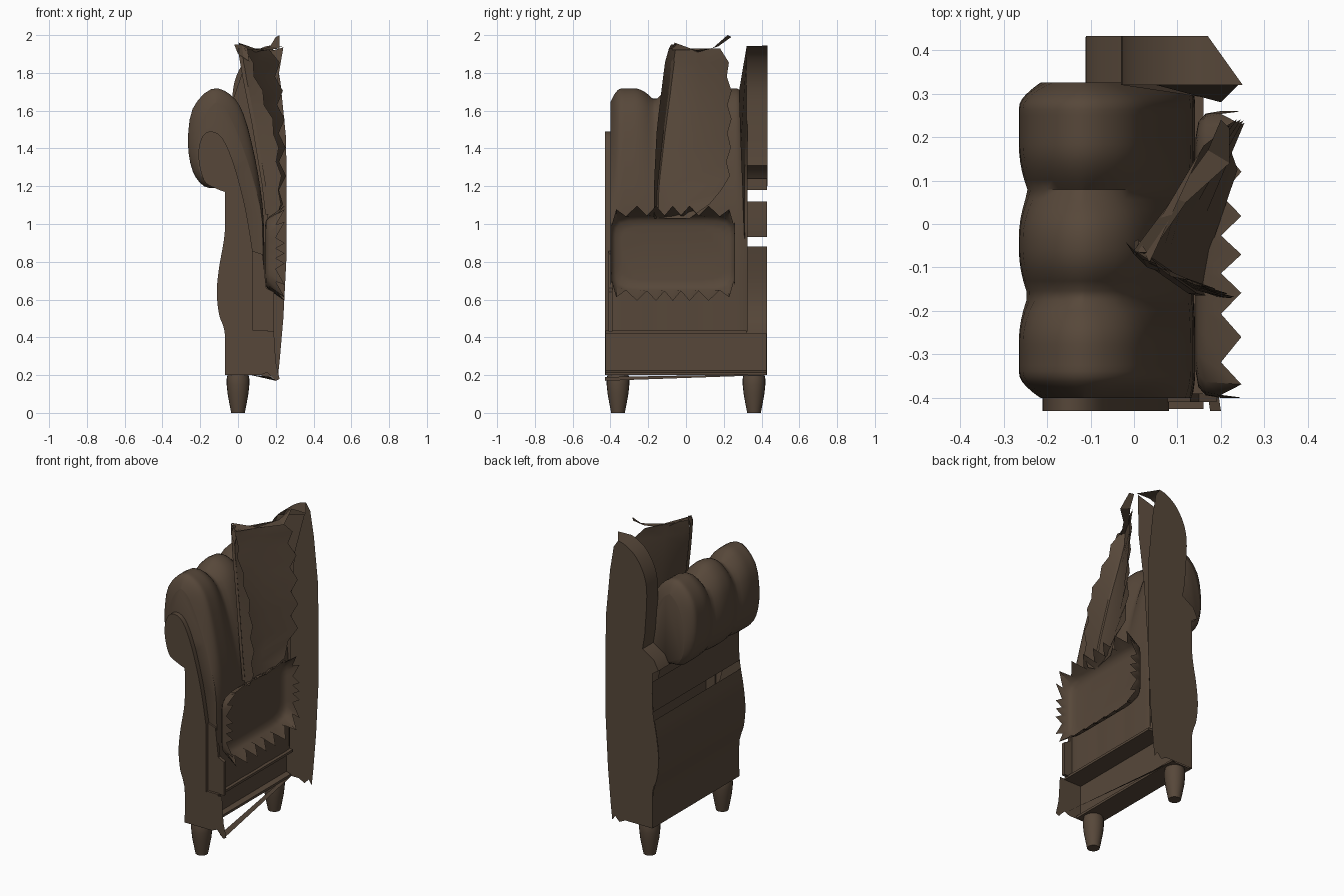
import bpy, bmesh, math
from mathutils import Vector

if "Cube" in bpy.data.objects:
    bpy.data.objects.remove(bpy.data.objects["Cube"], do_unlink=True)

brown = bpy.data.materials.new("brown_leather")
brown.use_nodes = True
COLOR = (0.095, 0.064, 0.042, 1)
brown.diffuse_color = COLOR
brown.node_tree.nodes["Principled BSDF"].inputs["Base Color"].default_value = COLOR


def finish(name, bm, smooth=None):
    bmesh.ops.recalc_face_normals(bm, faces=bm.faces)
    mesh = bpy.data.meshes.new(name)
    bm.to_mesh(mesh)
    bm.free()
    mesh.materials.append(brown)
    obj = bpy.data.objects.new(name, mesh)
    bpy.context.collection.objects.link(obj)
    if smooth:
        bpy.ops.object.select_all(action="DESELECT")
        bpy.context.view_layer.objects.active = obj
        obj.select_set(True)
        bpy.ops.object.shade_smooth_by_angle(angle=math.radians(smooth))


def loft(name, rows, closed=False, caps=(), smooth=None):
    """Skin a list of equal-length point rows; caps lists the rows to fill."""
    bm = bmesh.new()
    rings = [[bm.verts.new(p) for p in row] for row in rows]
    n = len(rows[0])
    for a, b in zip(rings, rings[1:]):
        for i in range(n if closed else n - 1):
            j = (i + 1) % n
            bm.faces.new((a[i], a[j], b[j], b[i]))
    for c in caps:
        bm.faces.new(rings[c])
    finish(name, bm, smooth)


def sweep(name, profile, y0, y1, **kw):
    """Extrude an (x, z) profile along y."""
    loft(name, [[(x, y, z) for x, z in profile] for y in (y0, y1)], **kw)


def sheet(name, outline, y):
    """Fill one (x, z) outline as a flat sheet."""
    bm = bmesh.new()
    bm.faces.new([bm.verts.new((x, y, z)) for x, z in outline])
    finish(name, bm)


def spline(points, steps=4):
    """Smooth an open 2D point list."""
    pts = [Vector(p) for p in points]
    out = []
    for i in range(len(pts) - 1):
        a, b = pts[max(i - 1, 0)], pts[i]
        c, d = pts[i + 1], pts[min(i + 2, len(pts) - 1)]
        for k in range(steps):
            t = k / steps
            out.append(0.5 * (2 * b + (c - a) * t + (2 * a - 5 * b + 4 * c - d) * t * t
                              + (3 * b - a - 3 * c + d) * t ** 3))
    return out + [pts[-1]]


# Padded arm: rolled section with three soft channels along its length
roll = spline([(-0.07, 1.17), (-0.11, 1.19), (-0.18, 1.2), (-0.24, 1.28), (-0.265, 1.43),
               (-0.24, 1.61), (-0.14, 1.715), (-0.04, 1.685), (0.03, 1.58), (0.09, 1.35),
               (0.13, 1.1), (0.14, 0.85), (0.14, 0.65), (0.14, 0.43)], 3)
Y0, Y1, STEPS = -0.4, 0.325, 48
rows = []
for s in range(STEPS + 1):
    y = Y0 + (Y1 - Y0) * (0.5 - 0.5 * math.cos(math.pi * s / STEPS))
    valley = sum(max(0, 1 - abs(y - v) / 0.11) ** 2 for v in (-0.165, 0.075))
    rim = max(0, 1 - min(y - Y0, Y1 - y) / 0.06)
    row = []
    for i, p in enumerate(roll):
        tan = roll[min(i + 1, len(roll) - 1)] - roll[max(i - 1, 0)]
        inward = Vector((tan.y, -tan.x)).normalized()
        fade = min(1, max(0.1, (p.y - 1.0) / 0.6))
        top = 0.03 + 0.04 * max(0, -inward.y)
        q = p + inward * fade * (top * valley + 0.075 * rim ** 2)
        row.append((q.x, y, q.y))
    rows.append(row)
loft("arm_padding", rows, caps=(0, -1), smooth=60)

# Outer side, made of bands with narrow slots between them
outer = spline([(-0.07, 0.2), (-0.07, 0.42), (-0.1, 0.52), (-0.112, 0.64),
                (-0.1, 0.77), (-0.07, 0.96), (-0.07, 1.2)], 6)


def outer_x(z):
    for a, b in zip(outer, outer[1:]):
        if a.y <= z <= b.y:
            return a.x + (b.x - a.x) * (z - a.y) / (b.y - a.y)
    return outer[-1].x


for name, lo, hi in (("lower", 0.2, 0.88), ("middle", 0.93, 1.12), ("upper", 1.18, 1.24)):
    band = [(outer_x(lo + (hi - lo) * k / 12), lo + (hi - lo) * k / 12) for k in range(13)]
    sweep("outer_side_" + name, band, -0.43, 0.43, smooth=40)

# Front scroll panel, with the torn front rail at its foot
scroll = spline([(-0.07, 1.17), (-0.12, 1.19), (-0.18, 1.23), (-0.21, 1.36), (-0.19, 1.46),
                 (-0.14, 1.49), (-0.08, 1.45), (-0.02, 1.31), (0.04, 1.08), (0.08, 0.84)], 4)
sheet("front_panel", outer[:-1] + scroll + [
    (0.08, 0.43), (0.19, 0.43), (0.2, 0.27), (0.22, 0.18),
    (0.2, 0.17), (0.155, 0.215), (0.12, 0.2)], -0.43)
sweep("scroll_edge", scroll + [(0.08, 0.43)], -0.43, -0.395, smooth=40)
sweep("front_post", [(0.07, 0.43), (0.07, 0.86), (0.13, 0.84), (0.15, 0.66), (0.19, 0.64),
                     (0.19, 0.43)], -0.41, -0.39, closed=True, caps=(0, 1))

# Seat frame: ledge, side wall and underside
sweep("seat_ledge", [(-0.06, 0.42), (-0.06, 0.435), (0.16, 0.435), (0.16, 0.42)],
      -0.425, 0.32, closed=True, caps=(0, 1))
sweep("frame_wall", [(0.04, 0.42), (0.04, 0.225), (0.07, 0.215), (0.07, 0.2), (-0.07, 0.2)],
      -0.425, 0.425)
loft("torn_underside", [[(0.175, -0.43, 0.19), (0.2, -0.43, 0.17)],
                        [(0.05, 0.43, 0.205), (0.07, 0.43, 0.2)]])

# Back sheet with its turned edge
edge = [(-0.11, 1.2), (-0.08, 1.26), (0.0, 1.31)] + spline(
    [(-0.015, 1.4), (-0.03, 1.65), (-0.01, 1.78), (0.05, 1.88), (0.12, 1.93), (0.17, 1.945)], 3)
torn = [(0.2, 1.9), (0.225, 1.75), (0.255, 1.45), (0.258, 0.85),
        (0.24, 0.5), (0.22, 0.27), (0.21, 0.18), (0.19, 0.21), (0.16, 0.18), (0.12, 0.2)]
sheet("back_sheet", outer[:-1] + edge + torn, 0.432)
loft("back_edge", [[(x, 0.432, z) for x, z in edge],
                   [(x, 0.32, z) for x, z in edge[:-1] + [(0.25, 1.94)]]], smooth=40)
loft("back_front_skin", [[(0.0, 0.32, 1.3), (-0.03, 0.32, 1.65), (0.05, 0.32, 1.88), (0.24, 0.32, 1.935)],
                         [(0.14, 0.31, 0.45), (0.15, 0.31, 0.9), (0.17, 0.29, 1.4), (0.2, 0.28, 1.7)]])


# Seat cushion end: rounded shell with a jagged open rim
def cushion_ring(x, inset, spike=0.0):
    ring = []
    n = 48
    for i in range(n):
        a = 2 * math.pi * i / n
        c, s = math.cos(a), math.sin(a)
        r = (abs(c) ** 7 + abs(s) ** 7) ** (-1 / 7)
        tip = spike if i % 2 == 0 else 0
        ring.append((x + tip, -0.07 + c * r * (0.33 - inset),
                     0.845 + s * r * (0.2 - inset) + tip * 1.1 * round(s * r)))
    return ring


loft("seat_cushion", [cushion_ring(0.142, 0.06), cushion_ring(0.148, 0.025),
                      cushion_ring(0.165, 0.006), cushion_ring(0.2, 0, 0.047)],
     closed=True, caps=(0,), smooth=50)

# Back cushion corner: a narrow front wall and a broad side wall meeting at a seam
levels = [(1.03, (0.2, -0.17), (0.155, -0.155), (0.19, 0.02)),
          (1.2, (0.215, -0.17), (0.135, -0.15), (0.22, 0.21)),
          (1.5, (0.185, -0.155), (0.085, -0.115), (0.215, 0.22)),
          (1.75, (0.095, -0.125), (0.035, -0.08), (0.2, 0.22)),
          (1.9, (0.045, -0.105), (0.01, -0.06), (0.18, 0.2)),
          (1.93, (0.035, -0.09), (0.02, -0.055), (0.16, 0.18))]
walls = []
TEETH = 13
for k in range(TEETH):
    z = 1.03 + 0.9 * k / (TEETH - 1)
    lo = max(i for i in range(len(levels) - 1) if levels[i][0] <= z + 1e-6)
    a, b = levels[lo], levels[lo + 1]
    t = (z - a[0]) / (b[0] - a[0])
    f, c, r = (Vector(a[i]).lerp(Vector(b[i]), t) for i in (1, 2, 3))
    jag = 0.035 if k % 2 else 0
    bulge = Vector((-0.02, 0.015)) * math.sin(math.pi * k / (TEETH - 1))
    path = [f + Vector((jag * 0.6, 0)), f.lerp(c, 0.6), c, c.lerp(r, 0.12) + bulge * 0.4,
            c.lerp(r, 0.5) + bulge, r + Vector((jag, jag * 0.6))]
    walls.append([(p.x, p.y, z) for p in path])
loft("back_cushion", walls, caps=(-1,), smooth=35)

# Seam piping and torn flaps on the back cushion
loft("cushion_piping", [[(x - w, y - w, z), (x - w, y + 0.02, z), (x + w, y - w, z)]
                        for z, w, (x, y) in ((lv[0] + 0.02, 0.01, lv[2]) for lv in levels)],
     closed=True, caps=(0, -1))
loft("top_flap", [[(0.0, -0.06, 1.96), (0.09, 0.06, 1.91), (0.17, 0.17, 1.94), (0.2, 0.24, 1.99)],
                  [(0.03, -0.08, 1.92), (0.12, 0.05, 1.92), (0.22, 0.14, 1.93), (0.22, 0.22, 2.0)]])
loft("front_flap", [[(-0.02, -0.04, 1.95), (0.02, -0.08, 1.95), (0.05, -0.09, 1.93)],
                    [(0.0, -0.07, 1.9), (0.03, -0.1, 1.88), (0.06, -0.11, 1.86)]])

# Turned feet
for name, y in (("front_leg", -0.36), ("back_leg", 0.36)):
    rings = [[(r * math.cos(a), y + r * math.sin(a), z)
              for a in (2 * math.pi * i / 20 for i in range(20))]
             for z, r in ((0, 0.036), (0.03, 0.042), (0.1, 0.055), (0.15, 0.06),
                          (0.18, 0.06), (0.205, 0.055))]
    loft(name, rings, closed=True, caps=(0, -1), smooth=40)
